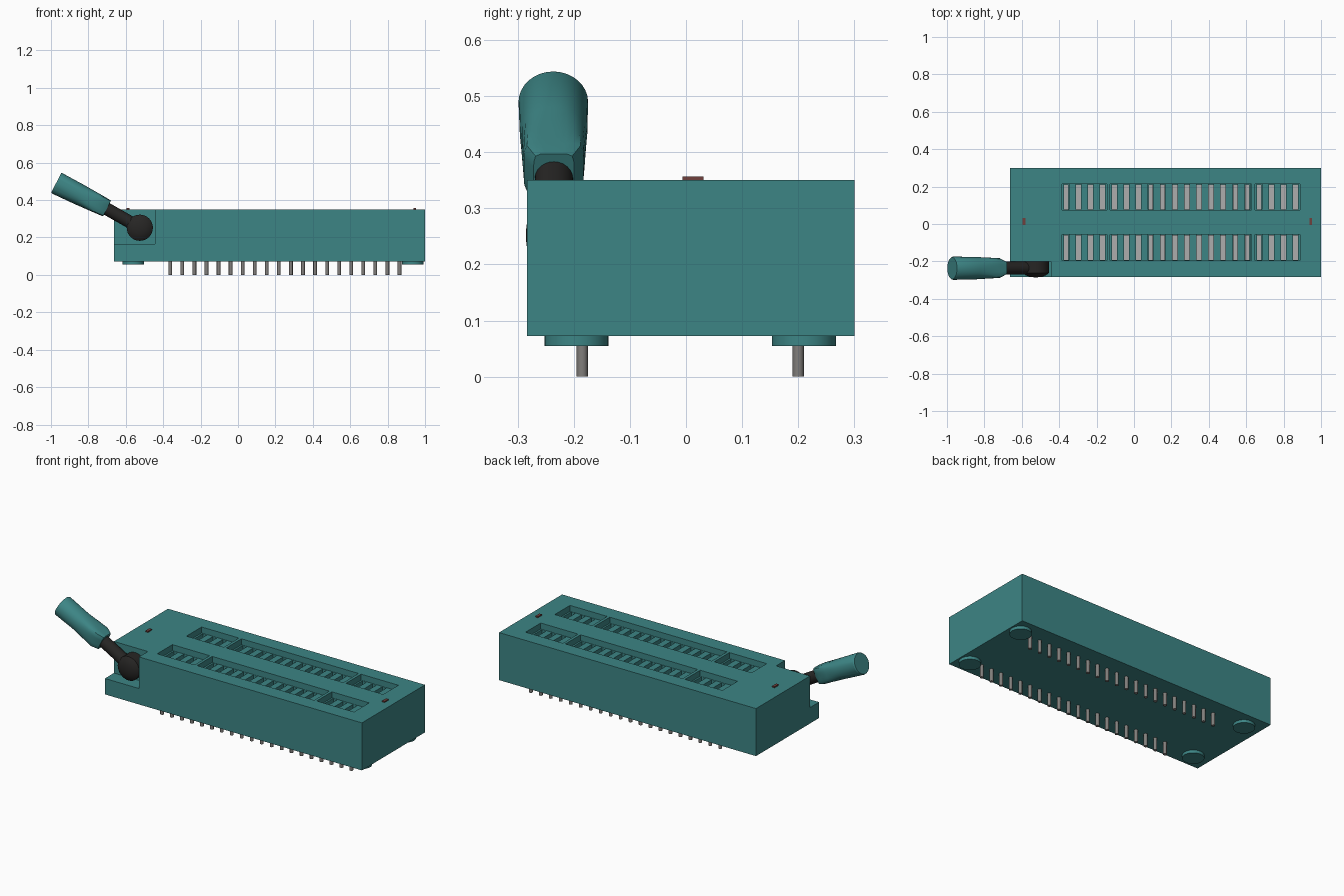
import bpy
import bmesh
import math
from mathutils import Matrix, Vector

cube = bpy.data.objects.get("Cube")
if cube:
    bpy.data.objects.remove(cube, do_unlink=True)


def material(name, rgb):
    m = bpy.data.materials.new(name)
    m.use_nodes = True
    m.diffuse_color = (*rgb, 1)
    m.node_tree.nodes["Principled BSDF"].inputs["Base Color"].default_value = (*rgb, 1)
    return m


TEAL = material("teal plastic", (0.046, 0.235, 0.235))
BLACK = material("black metal", (0.02, 0.019, 0.018))
SILVER = material("contact silver", (0.42, 0.42, 0.42))
GREY = material("pin grey", (0.22, 0.21, 0.2))
BROWN = material("screw brown", (0.16, 0.05, 0.045))


def finish(name, bm, mat, smooth=False):
    bmesh.ops.recalc_face_normals(bm, faces=bm.faces)
    mesh = bpy.data.meshes.new(name)
    bm.to_mesh(mesh)
    bm.free()
    obj = bpy.data.objects.new(name, mesh)
    bpy.context.collection.objects.link(obj)
    mesh.materials.append(mat)
    bpy.ops.object.select_all(action="DESELECT")
    obj.select_set(True)
    bpy.context.view_layer.objects.active = obj
    if smooth:
        bpy.ops.object.shade_smooth_by_angle(angle=math.radians(32))
    return obj


def box(bm, x, y, z):
    """Box from (min, max) ranges on each axis."""
    size = [r[1] - r[0] for r in (x, y, z)]
    mid = Vector([(r[0] + r[1]) / 2 for r in (x, y, z)])
    bmesh.ops.create_cube(bm, size=1, matrix=Matrix.Translation(mid) @ Matrix.Diagonal((*size, 1)))


def rod(bm, start, end, radius, sides=24):
    a, b = Vector(start), Vector(end)
    turn = (b - a).to_track_quat("Z", "Y").to_matrix().to_4x4()
    bmesh.ops.create_cone(bm, cap_ends=True, segments=sides, radius1=radius, radius2=radius,
                          depth=(b - a).length, matrix=Matrix.Translation((a + b) / 2) @ turn)


def loft(bm, rings):
    loops = [[bm.verts.new(p) for p in ring] for ring in rings]
    for a, b in zip(loops, loops[1:]):
        for i in range(len(a)):
            j = (i + 1) % len(a)
            bm.faces.new((a[i], a[j], b[j], b[i]))
    bm.faces.new(loops[0])
    bm.faces.new(loops[-1])


BOTTOM, TOP = 0.072, 0.35
PITCH = 0.0645
columns = [-0.362 + PITCH * i for i in range(20)]
rows = [-0.125, 0.145]
half = 0.07

# Housing with lever notch, troughs and contact slots
bm = bmesh.new()
box(bm, (-0.663, 1.0), (-0.283, 0.3), (BOTTOM, TOP))
housing = finish("housing", bm, TEAL)

troughs = bmesh.new()
box(troughs, (-0.8, -0.443), (-0.4, -0.2), (0.165, 0.5))
for y in rows:
    for first, last in ((0, 3), (4, 15), (16, 19)):
        box(troughs, (columns[first] - 0.024, columns[last] + 0.024),
            (y - half, y + half), (0.315, 0.4))
slots = bmesh.new()
for y in rows:
    for x in columns:
        box(slots, (x - 0.0135, x + 0.0135), (y - half + 0.002, y + half - 0.002), (0.2, 0.33))

for name, cutter_bm in (("trough_cutter", troughs), ("slot_cutter", slots)):
    cutter = finish(name, cutter_bm, TEAL)
    cutter.hide_render = True
    bpy.context.view_layer.objects.active = housing
    mod = housing.modifiers.new(name, "BOOLEAN")
    mod.operation = "DIFFERENCE"
    mod.solver = "EXACT"
    mod.object = cutter
    bpy.ops.object.modifier_apply(modifier=mod.name)
    bpy.data.objects.remove(cutter, do_unlink=True)

# Contacts at the bottom of every slot
bm = bmesh.new()
for y in rows:
    for x in columns:
        box(bm, (x - 0.013, x + 0.013), (y - half + 0.003, y + half - 0.003), (0.198, 0.26))
finish("contacts", bm, SILVER)

# Solder pins
bm = bmesh.new()
for y in (-0.185, 0.2):
    for x in columns:
        rod(bm, (x, y, 0), (x, y, BOTTOM + 0.01), 0.01, 12)
finish("pins", bm, GREY, True)

# Feet
bm = bmesh.new()
for x in (-0.56, 0.935):
    for y in (-0.195, 0.21):
        rod(bm, (x, y, 0.055), (x, y, BOTTOM + 0.005), 0.057, 32)
finish("feet", bm, TEAL, True)

# Screw bars on the top face
bm = bmesh.new()
for x in (-0.587, 0.945):
    box(bm, (x - 0.008, x + 0.008), (-0.006, 0.031), (TOP - 0.01, 0.357))
finish("screws", bm, BROWN)

# Lever hub with a shallow domed front
hub = Vector((-0.525, -0.235, 0.252))
bm = bmesh.new()
rings = []
for y, r in ((-0.2, 0.07), (-0.262, 0.07), (-0.274, 0.055), (-0.282, 0.033), (-0.285, 0.01)):
    angles = [math.tau * i / 32 for i in range(32)]
    rings.append([(hub.x + r * math.cos(a), y, hub.z + r * math.sin(a)) for a in angles])
loft(bm, rings)
finish("lever_hub", bm, BLACK, True)

# Lever arm
tip = Vector((-0.972, -0.2365, 0.492))
root = Vector((-0.7, -0.2355, 0.355))
axis = (root - tip).normalized()
bm = bmesh.new()
rod(bm, root - axis * 0.05, hub, 0.034)
finish("lever_arm", bm, BLACK, True)

# Handle, round at the tip and squared towards the arm
side = Vector((0, 1, 0))
up = axis.cross(side).normalized()
bm = bmesh.new()
rings = []
for t, wide, tall, power in ((0, 0.058, 0.058, 2), (0.02, 0.062, 0.061, 2), (0.45, 0.06, 0.057, 2),
                             (0.7, 0.056, 0.053, 3.5), (0.88, 0.053, 0.05, 7), (1, 0.036, 0.047, 7)):
    centre = tip.lerp(root, t)
    ring = []
    for i in range(32):
        c, s = math.cos(math.tau * i / 32), math.sin(math.tau * i / 32)
        k = (abs(c) ** power + abs(s) ** power) ** (-1 / power)
        ring.append(centre + side * (wide * k * c) + up * (tall * k * s))
    rings.append(ring)
loft(bm, rings)
finish("lever_handle", bm, TEAL, True)
